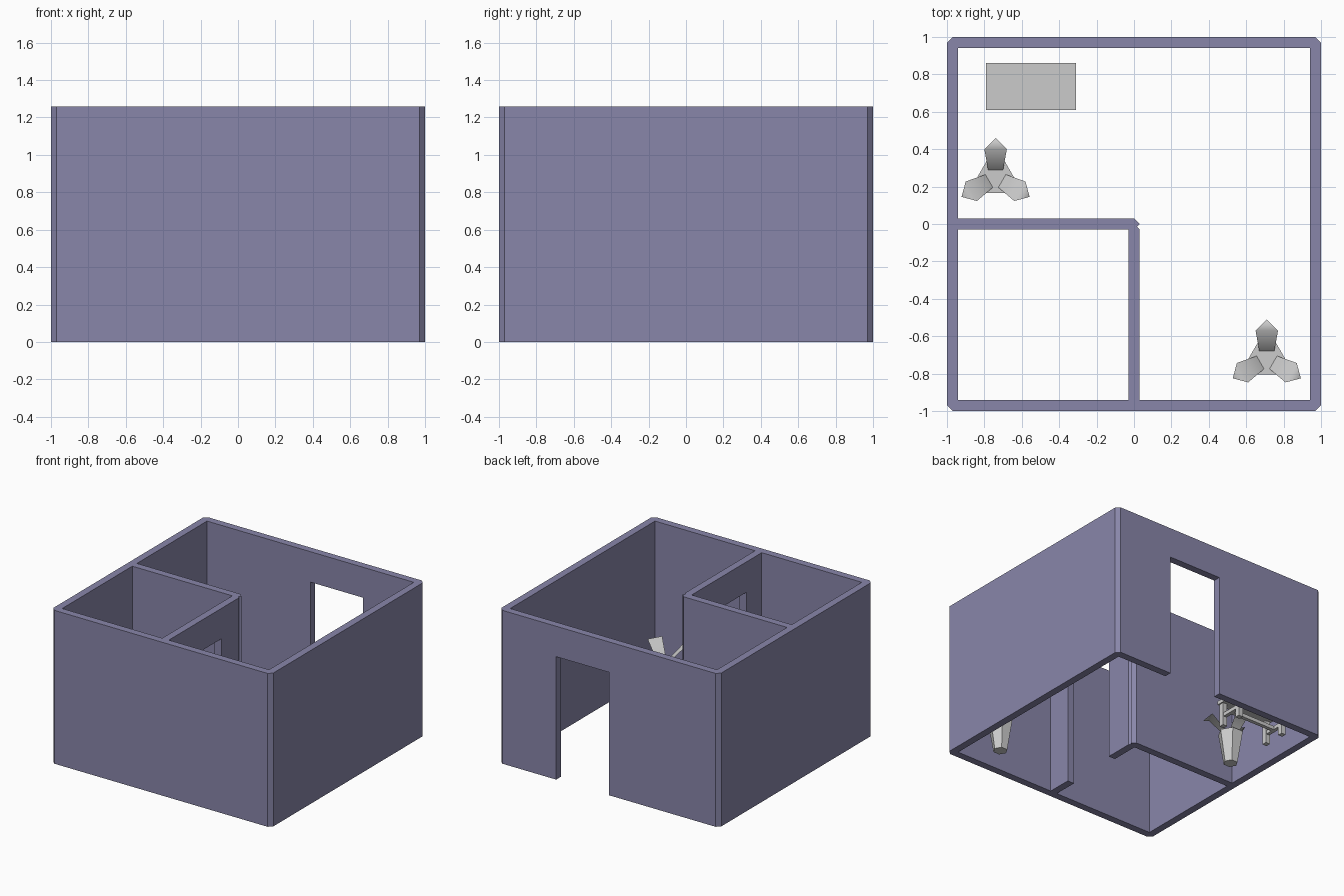
import bpy, bmesh
from math import cos, sin, radians
from mathutils import Matrix, Vector

if "Cube" in bpy.data.objects:
    bpy.data.objects.remove(bpy.data.objects["Cube"])

H = 1.26          # wall height
T = 0.06          # wall thickness
DOOR_H = 1.01

wall_mat = bpy.data.materials.new("wall_paint")
wall_mat.diffuse_color = (0.25, 0.24, 0.40, 1)
wall_mat.use_nodes = True
wall_mat.node_tree.nodes["Principled BSDF"].inputs["Base Color"].default_value = wall_mat.diffuse_color


def finish(name, bm, mat=None):
    bmesh.ops.recalc_face_normals(bm, faces=bm.faces)
    me = bpy.data.meshes.new(name)
    bm.to_mesh(me)
    bm.free()
    ob = bpy.data.objects.new(name, me)
    bpy.context.collection.objects.link(ob)
    if mat:
        me.materials.append(mat)
    return ob


def add_prism(bm, pts, z0, z1):
    face = bm.faces.new([bm.verts.new((x, y, z0)) for x, y in pts])
    ext = bmesh.ops.extrude_face_region(bm, geom=[face], use_keep_orig=True)
    up = [g for g in ext["geom"] if isinstance(g, bmesh.types.BMVert)]
    bmesh.ops.translate(bm, verts=up, vec=(0, 0, z1 - z0))


def add_box(bm, x0, x1, y0, y1, z0, z1):
    add_prism(bm, [(x0, y0), (x1, y0), (x1, y1), (x0, y1)], z0, z1)


def cut_box(ob, name, *dims):
    bm = bmesh.new()
    add_box(bm, *dims)
    cutter = finish(name, bm)
    cutter.hide_render = True
    cutter.hide_viewport = True
    cutter.display_type = 'WIRE'
    mod = ob.modifiers.new(name, 'BOOLEAN')
    mod.operation = 'DIFFERENCE'
    mod.solver = 'EXACT'
    mod.object = cutter
    bpy.context.view_layer.update()
    # apply, then remove the cutter
    dg = bpy.context.evaluated_depsgraph_get()
    me = bpy.data.meshes.new_from_object(ob.evaluated_get(dg))
    ob.modifiers.clear()
    ob.data = me
    bpy.data.objects.remove(cutter)


# Outer walls: chamfered square shell with two rooms cut out of it
c, i, h = 0.97, 1 - T, T / 2
bm = bmesh.new()
add_prism(bm, [(-c, -1), (c, -1), (1, -c), (1, c), (c, 1), (-c, 1), (-1, c), (-1, -c)], 0, H)
walls = finish("walls", bm, wall_mat)

# Large L-shaped room, with the pointed partition corner
bm = bmesh.new()
add_prism(bm, [(-i, h), (0, h), (h, 0), (h / 2, -h / 2), (h, -h), (h, -i),
               (i, -i), (i, i), (-i, i)], -0.1, H + 0.1)
room = finish("room_cutter", bm)
room.hide_render = True
mod = walls.modifiers.new("room", 'BOOLEAN')
mod.operation = 'DIFFERENCE'
mod.solver = 'EXACT'
mod.object = room
bpy.context.view_layer.update()
dg = bpy.context.evaluated_depsgraph_get()
shell = bpy.data.meshes.new_from_object(walls.evaluated_get(dg))
walls.modifiers.clear()
walls.data = shell
bpy.data.objects.remove(room)

# Small room and the two doorways
cut_box(walls, "small_room", -i, -h, -i, -h, -0.1, H + 0.1)
cut_box(walls, "back_door", 0.0, 0.48, 0.9, 1.1, -0.1, DOOR_H)
cut_box(walls, "inner_door", -0.1, 0.1, -0.74, -0.26, -0.1, DOOR_H)

# Low table with an H-shaped stretcher
TX, TY = -0.55, 0.735
bm = bmesh.new()
add_box(bm, TX - 0.24, TX + 0.24, TY - 0.125, TY + 0.125, 0.19, 0.22)
finish("table_top", bm)
bm = bmesh.new()
for sx in (-1, 1):
    lx = TX + sx * 0.21
    for sy in (-1, 1):
        ly = TY + sy * 0.092
        add_box(bm, lx - 0.02, lx + 0.02, ly - 0.02, ly + 0.02, 0, 0.19)
    add_box(bm, lx - 0.015, lx + 0.015, TY - 0.072, TY + 0.072, 0.075, 0.105)
add_box(bm, TX - 0.195, TX + 0.195, TY - 0.015, TY + 0.015, 0.075, 0.105)
finish("table_legs", bm)

# Potted plants: tapered six-sided pot and three arching leaves
LEAF = [(-0.04, 0.04, 0.26), (0.04, 0.04, 0.26), (0.06, 0.15, 0.385),
        (-0.06, 0.15, 0.385), (0, 0.21, 0.35)]
for n, (px, py) in enumerate([(-0.74, 0.25), (0.71, -0.72)], 1):
    bm = bmesh.new()
    bmesh.ops.create_cone(bm, cap_ends=True, segments=6, radius1=0.055, radius2=0.098,
                          depth=0.26, matrix=Matrix.Rotation(radians(30), 4, 'Z'))
    # turn the hexagon so a flat side faces the front
    ang = min((abs(v.co.y), v.co.x, v.co.y) for v in bm.verts)
    if ang[0] > 0.001:
        bmesh.ops.rotate(bm, verts=bm.verts, matrix=Matrix.Rotation(radians(30), 3, 'Z'))
    bmesh.ops.translate(bm, verts=bm.verts, vec=(px, py, 0.13))
    finish(f"plant_pot_{n}", bm)

    bm = bmesh.new()
    for k in range(3):
        rot = Matrix.Rotation(radians(120 * k), 3, 'Z')
        v = [bm.verts.new(rot @ Vector(p) + Vector((px, py, 0))) for p in LEAF]
        for f in (bm.faces.new(v[:4]), bm.faces.new((v[3], v[2], v[4]))):
            f.smooth = True
    finish(f"plant_leaves_{n}", bm)
